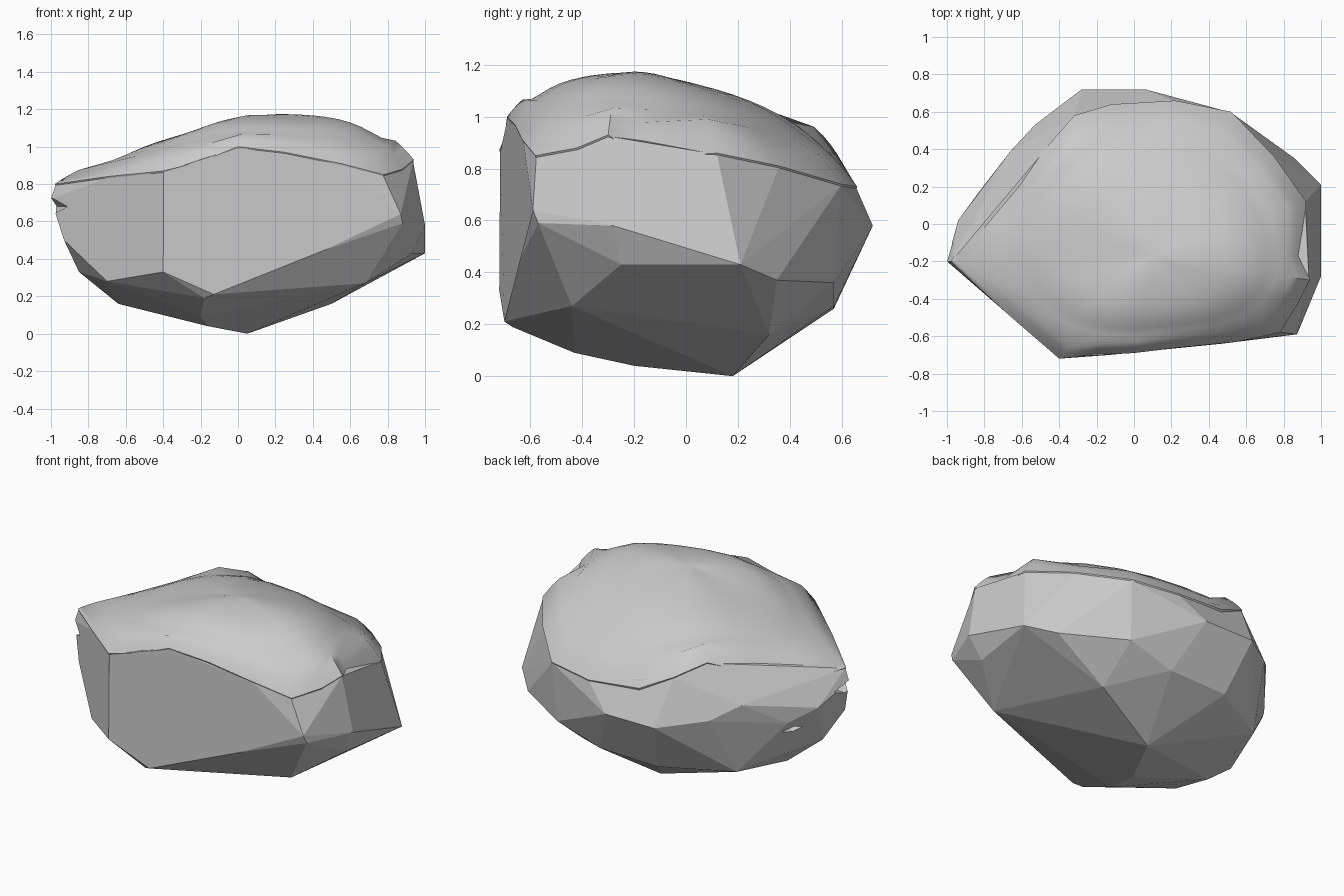
import bpy
import bmesh
import math
from mathutils import Vector

default_cube = bpy.data.objects.get("Cube")
if default_cube:
    bpy.data.objects.remove(default_cube, do_unlink=True)

# One stone grey for everything
stone = bpy.data.materials.new("stone_grey")
stone.use_nodes = True
grey = (0.6, 0.6, 0.6, 1)
stone.diffuse_color = grey
for node in stone.node_tree.nodes:
    if node.type == 'BSDF_PRINCIPLED':
        node.inputs["Base Color"].default_value = grey
        node.inputs["Roughness"].default_value = 0.9


def make_object(name, bm):
    """Turn a bmesh into a grey object and make it the active one."""
    bmesh.ops.recalc_face_normals(bm, faces=bm.faces)
    mesh = bpy.data.meshes.new(name)
    bm.to_mesh(mesh)
    bm.free()
    mesh.materials.append(stone)
    obj = bpy.data.objects.new(name, mesh)
    bpy.context.collection.objects.link(obj)
    bpy.ops.object.select_all(action='DESELECT')
    obj.select_set(True)
    bpy.context.view_layer.objects.active = obj
    return obj


# Slope styles of the cap: steepness of the shoulder, share of straight slope
FRONT, RIGHT, BACK = (4.6, .2), (4.4, .03), (3.7, .4)
HUMP, LEFT, CORNER = (8, .6), (6, .8), (3.5, 0)

# Line where the rounded cap meets the rock
rim = [
    ((-.4, -.72, .87), CORNER), ((-.2, -.7, .92), FRONT), ((0, -.69, 1), FRONT),
    ((.25, -.66, .97), FRONT), ((.55, -.63, .91), FRONT),
    ((.78, -.58, .85), FRONT), ((.88, -.42, .88), RIGHT),
    ((.94, -.3, .93), RIGHT), ((.92, -.17, .84), RIGHT),
    ((.92, .12, .86), RIGHT), ((.75, .36, .81), BACK), ((.52, .6, .74), BACK),
    ((.22, .66, .73), BACK), ((-.12, .64, .76), BACK), ((-.32, .58, .86), HUMP),
    ((-.45, .43, .93), HUMP), ((-.65, .22, .83), HUMP),
    ((-.83, .03, .76), HUMP), ((-.98, -.2, .8), LEFT), ((-.7, -.46, .84), LEFT),
]
summit = Vector((.1, -.18, 1.178))

# Corners of the chiselled rock below the cap
rock_corners = [
    # front and right-hand walls
    (-.4, -.72, .33), (-.13, -.7, .21), (.47, -.64, .45), (.87, -.59, .64),
    (.88, -.57, .59), (.68, -.44, .27), (1, -.28, .58), (1, .21, .43),
    (.93, -.25, .43), (.84, .25, .34), (.78, .4, .52), (.86, .35, .37),
    # back wall
    (.5, .57, .36), (.06, .72, .58), (-.28, .72, .58), (-.2, .57, .26),
    (.2, .57, .27), (-.53, .53, .62), (-.66, .39, .7), (-.6, .35, .25),
    # left-hand wall
    (-.83, .17, .55), (-.94, .02, .62), (-1, -.2, .72), (-.93, -.26, .5),
    (-.7, -.46, .28), (-.85, -.15, .33),
    # underside
    (-.64, -.1, .16), (-.18, -.67, .19), (-.2, -.43, .09), (-.16, -.2, .04),
    (.05, .18, 0), (.5, .32, .16),
]


def build_rock():
    """Convex faceted boulder, reaching up to just under the cap's rim."""
    bm = bmesh.new()
    for corner in rock_corners:
        bm.verts.new(corner)
    for (x, y, z), _ in rim:
        bm.verts.new((x * .995, y * .995, z - .005))
    hull = bmesh.ops.convex_hull(bm, input=bm.verts)
    unused = {e for e in hull["geom_interior"] + hull["geom_unused"]
              if isinstance(e, bmesh.types.BMVert)}
    bmesh.ops.delete(bm, geom=list(unused), context='VERTS')
    bmesh.ops.dissolve_limit(bm, angle_limit=math.radians(4),
                             verts=bm.verts, edges=bm.edges)
    return make_object("rock_body", bm)


def cut_notch(rock, tip, outward, width, height):
    """Cut a small wedge-shaped chip whose point lies at tip."""
    direction = Vector(outward).normalized()
    depth = .4
    bpy.ops.mesh.primitive_cone_add(vertices=4, radius1=1, radius2=0, depth=depth)
    cutter = bpy.context.object
    cutter.name = "notch_cutter"
    cutter.hide_render = True
    cutter.scale = (width, height, 1)
    cutter.rotation_euler = (-direction).to_track_quat('Z', 'Y').to_euler()
    cutter.location = Vector(tip) + direction * depth / 2
    bpy.context.view_layer.objects.active = rock
    chip = rock.modifiers.new("chip", 'BOOLEAN')
    chip.operation = 'DIFFERENCE'
    chip.solver = 'EXACT'
    chip.object = cutter
    bpy.ops.object.modifier_apply(modifier=chip.name)
    bpy.data.objects.remove(cutter, do_unlink=True)


def build_cap(rings=14):
    """Rounded cap: rings climb from the rim to the summit."""
    bm = bmesh.new()
    # tucked-in lip under the rim
    layers = [[bm.verts.new((x * .975, y * .975, z - .04)) for (x, y, z), _ in rim]]
    for ring in range(rings):
        t = (ring / rings) ** 1.4
        layer = []
        for edge, (steepness, straight) in rim:
            point = Vector(edge).lerp(summit, t)
            rise = (1 - straight) * (1 - (1 - t) ** steepness) + straight * t
            point.z = edge[2] + (summit.z - edge[2]) * rise
            layer.append(bm.verts.new(point))
        layers.append(layer)
    count = len(rim)
    for low, high in zip(layers, layers[1:]):
        for i in range(count):
            j = (i + 1) % count
            bm.faces.new((low[i], low[j], high[j], high[i]))
    top = bm.verts.new(summit)
    for i in range(count):
        bm.faces.new((layers[-1][i], layers[-1][(i + 1) % count], top))
    bm.faces.new(layers[0][::-1])
    # soften the upper part so that the slopes blend
    upper = [v for layer in layers[5:] for v in layer] + [top]
    for _ in range(5):
        bmesh.ops.smooth_vert(bm, verts=upper, factor=.5, use_axis_x=True,
                              use_axis_y=True, use_axis_z=True)
    make_object("rounded_cap", bm)
    bpy.ops.object.shade_smooth_by_angle(angle=math.radians(50))


rock_body = build_rock()
# Chips on the left-hand side
cut_notch(rock_body, (-.82, -.15, .68), (-1, -.3, 0), .3, .1)
cut_notch(rock_body, (-.74, .07, .5), (-1, .5, -.1), .3, .08)
build_cap()
